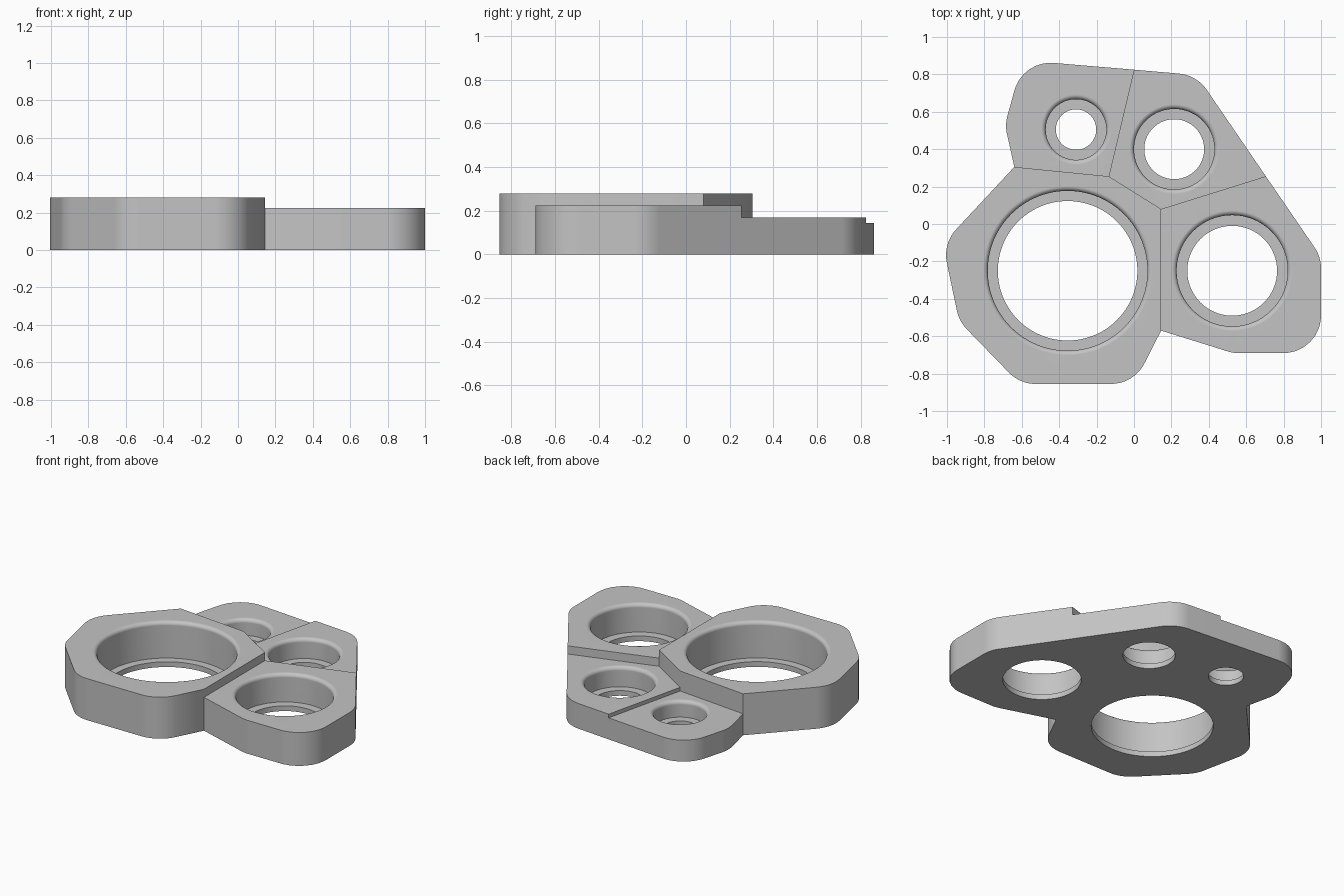
import bpy, bmesh, math
from mathutils import Vector

cube = bpy.data.objects.get("Cube")
if cube:
    bpy.data.objects.remove(cube, do_unlink=True)

FILLET = 0.025     # rounded rim of each bore
LEDGE = 0.035      # thickness of the lip at the bottom of each bore
CORNER = 0.2       # radius of the rounded outline corners

grey = bpy.data.materials.new("light grey")
grey.use_nodes = True
grey.diffuse_color = (0.55, 0.55, 0.55, 1)
grey.node_tree.nodes["Principled BSDF"].inputs["Base Color"].default_value = (0.55, 0.55, 0.55, 1)


def rounded_outline(joints, corners, steps=8):
    """Sharp joints shared with neighbours, followed by rounded free corners."""
    pts = [Vector(p) for p in joints + corners]
    out = list(pts[:len(joints)])
    for i in range(len(joints), len(pts)):
        p = pts[i]
        u = (pts[i - 1] - p).normalized()
        v = (pts[(i + 1) % len(pts)] - p).normalized()
        half = u.angle(v) / 2
        centre = p + (u + v).normalized() * CORNER / math.sin(half)
        a = p + u * CORNER / math.tan(half) - centre
        b = p + v * CORNER / math.tan(half) - centre
        out += [centre + a.lerp(b, k / steps).normalized() * CORNER for k in range(steps + 1)]
    return out


def make_plate(name, height, joints, corners, centre, bore, hole, sides=96):
    bm = bmesh.new()

    def ring(points, z):
        return [bm.verts.new((p[0], p[1], z)) for p in points]

    def circle(r):
        return [(centre[0] + r * math.cos(2 * math.pi * i / sides),
                 centre[1] + r * math.sin(2 * math.pi * i / sides)) for i in range(sides)]

    def skin(rings):
        for lo, hi in zip(rings, rings[1:]):
            for i in range(len(lo)):
                j = (i + 1) % len(lo)
                bm.faces.new((lo[i], lo[j], hi[j], hi[i]))

    # Outer wall
    outline = rounded_outline(joints, corners)
    wall = [ring(outline, 0), ring(outline, height)]
    skin(wall)

    # Stepped bore with a rounded rim
    profile = [(hole, 0), (hole, LEDGE), (bore, LEDGE)]
    for k in range(7):
        a = k / 6 * math.pi / 2
        profile.append((bore + FILLET * (1 - math.cos(a)),
                        height - FILLET * (1 - math.sin(a))))
    inner = [ring(circle(r), z) for r, z in profile]
    skin(inner)

    # Flat bottom and top around the bore
    for loops in ((wall[0], inner[0]), (wall[1], inner[-1])):
        edges = [bm.edges.get((l[i - 1], l[i])) for l in loops for i in range(len(l))]
        bmesh.ops.triangle_fill(bm, edges=edges, use_beauty=True, use_dissolve=False)
    bmesh.ops.recalc_face_normals(bm, faces=bm.faces)

    mesh = bpy.data.meshes.new(name)
    bm.to_mesh(mesh)
    bm.free()
    mesh.materials.append(grey)
    obj = bpy.data.objects.new(name, mesh)
    bpy.context.collection.objects.link(obj)
    bpy.ops.object.select_all(action='DESELECT')
    obj.select_set(True)
    bpy.context.view_layer.objects.active = obj
    bpy.ops.object.shade_smooth_by_angle(angle=math.radians(30))
    normals = obj.modifiers.new("even shading", 'WEIGHTED_NORMAL')
    normals.keep_sharp = True


# Points where neighbouring plates meet
middle = (0.145, 0.08)
front_joint = (0.145, -0.57)
right_joint = (0.705, 0.255)
inner_joint = (-0.135, 0.255)
back_joint = (0.0, 0.825)
left_joint = (-0.64, 0.305)

make_plate("largest_plate", 0.28, [left_joint, inner_joint, middle, front_joint],
           [(0.0, -0.855), (-0.61, -0.855), (-0.935, -0.52), (-1.022, -0.105)],
           (-0.355, -0.25), 0.427, 0.373)
make_plate("large_plate", 0.225, [front_joint, middle, right_joint],
           [(1.0, -0.176), (1.0, -0.69), (0.53, -0.69)],
           (0.525, -0.25), 0.297, 0.24)
make_plate("medium_plate", 0.17, [right_joint, middle, inner_joint, back_joint],
           [(0.335, 0.796)],
           (0.215, 0.4), 0.215, 0.16)
make_plate("small_plate", 0.145, [back_joint, inner_joint, left_joint],
           [(-0.69, 0.53), (-0.595, 0.875)],
           (-0.31, 0.505), 0.162, 0.108)
